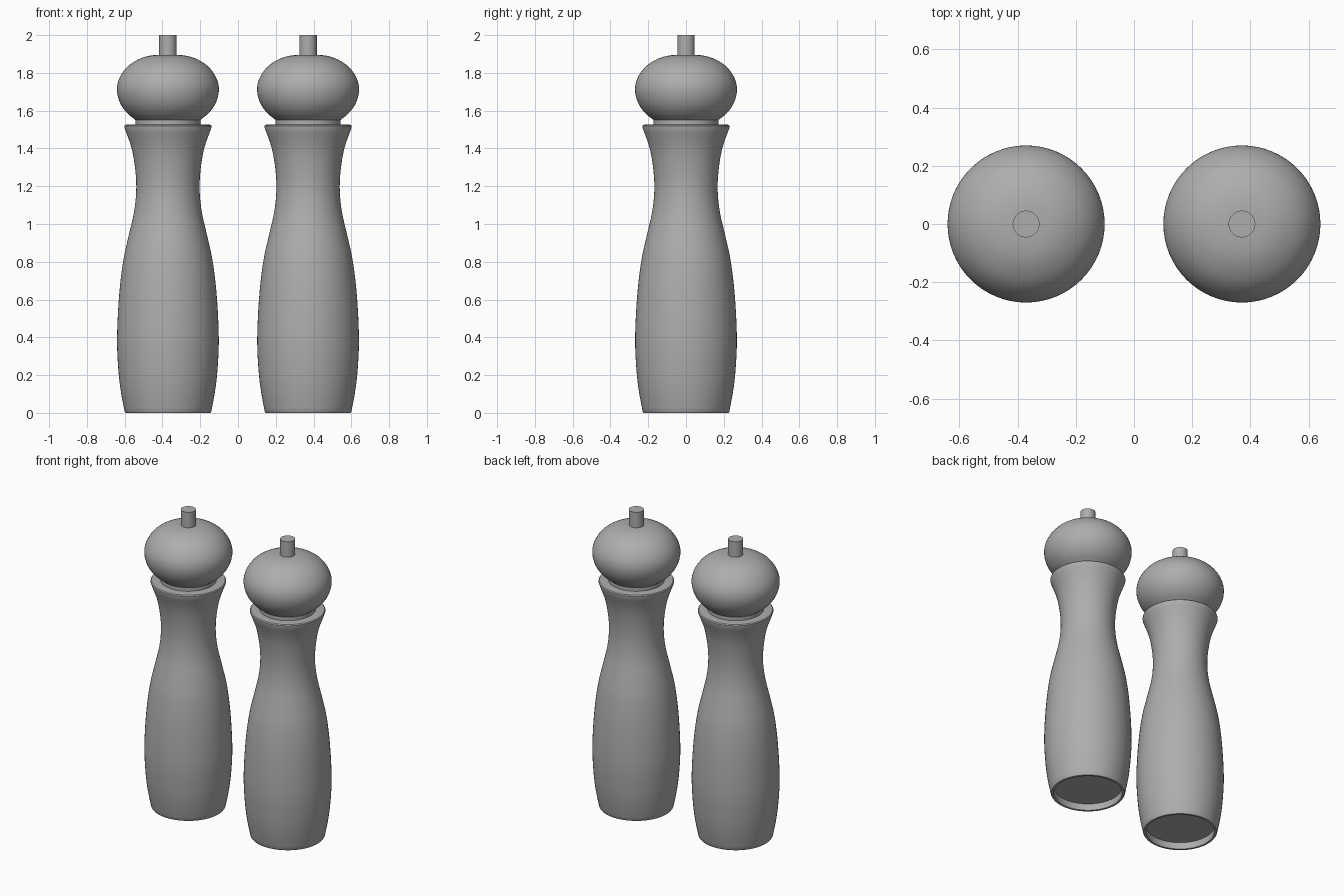
import bpy, bmesh, math
from mathutils import Vector

if "Cube" in bpy.data.objects:
    bpy.data.objects.remove(bpy.data.objects["Cube"])

SEGMENTS = 64
SPACING = 0.371

# Dark grey finish
grey = bpy.data.materials.new("dark_grey")
grey.diffuse_color = (0.42, 0.42, 0.42, 1)
grey.use_nodes = True
grey.node_tree.nodes["Principled BSDF"].inputs["Base Color"].default_value = grey.diffuse_color


def smooth_curve(pts, steps=4):
    """Catmull-Rom through (radius, z) points."""
    p = [Vector(a) for a in pts]
    p = [2 * p[0] - p[1]] + p + [2 * p[-1] - p[-2]]
    out = []
    for a, b, c, d in zip(p, p[1:], p[2:], p[3:]):
        for i in range(steps):
            t = i / steps
            out.append(0.5 * (2 * b + (c - a) * t + (2 * a - 5 * b + 4 * c - d) * t * t
                              + (3 * b - a - 3 * c + d) * t ** 3))
    return [tuple(v) for v in out] + [tuple(pts[-1])]


def lathe(name, profile, x):
    """Revolve a (radius, z) profile around the vertical axis at x."""
    bm = bmesh.new()
    verts = [bm.verts.new((r, 0, z)) for r, z in profile]
    edges = [bm.edges.new(e) for e in zip(verts, verts[1:])]
    bmesh.ops.spin(bm, geom=verts + edges, cent=(0, 0, 0), axis=(0, 0, 1),
                   angle=math.tau, steps=SEGMENTS, use_merge=True)
    bmesh.ops.remove_doubles(bm, verts=bm.verts, dist=1e-5)
    bmesh.ops.recalc_face_normals(bm, faces=bm.faces)
    mesh = bpy.data.meshes.new(name)
    bm.to_mesh(mesh)
    bm.free()
    mesh.materials.append(grey)
    ob = bpy.data.objects.new(name, mesh)
    bpy.context.collection.objects.link(ob)
    ob.location.x = x
    bpy.ops.object.select_all(action='DESELECT')
    ob.select_set(True)
    bpy.context.view_layer.objects.active = ob
    bpy.ops.object.shade_smooth_by_angle(angle=math.radians(30))


# Body: recessed base, bulging lower half, narrow waist, flared lip
body_curve = smooth_curve([(0.229, 0.006), (0.247, 0.1), (0.26, 0.2), (0.269, 0.35),
                           (0.266, 0.5), (0.254, 0.67), (0.234, 0.82), (0.205, 0.95),
                           (0.18, 1.06), (0.168, 1.17), (0.172, 1.28), (0.192, 1.4),
                           (0.231, 1.512)])
body = ([(0, 0.045), (0.211, 0.045), (0.211, 0.0), (0.225, 0.0)] + body_curve
        + [(0.231, 1.519), (0.226, 1.525), (0.218, 1.526), (0, 1.526)])

# Collar between body and head
collar = [(0, 1.51), (0.172, 1.51), (0.172, 1.55), (0, 1.55)]

# Rounded head
head = [(0, 1.545), (0.165, 1.545)] + smooth_curve(
    [(0.172, 1.551), (0.217, 1.588), (0.254, 1.642), (0.27, 1.709), (0.257, 1.772),
     (0.215, 1.832), (0.155, 1.872), (0.09, 1.892), (0, 1.898)])

# Top knob
knob = [(0, 1.88), (0.046, 1.88), (0.046, 2.0), (0, 2.0)]

for side, x in (("left", -SPACING), ("right", SPACING)):
    lathe(side + "_body", body, x)
    lathe(side + "_collar", collar, x)
    lathe(side + "_head", head, x)
    lathe(side + "_knob", knob, x)
